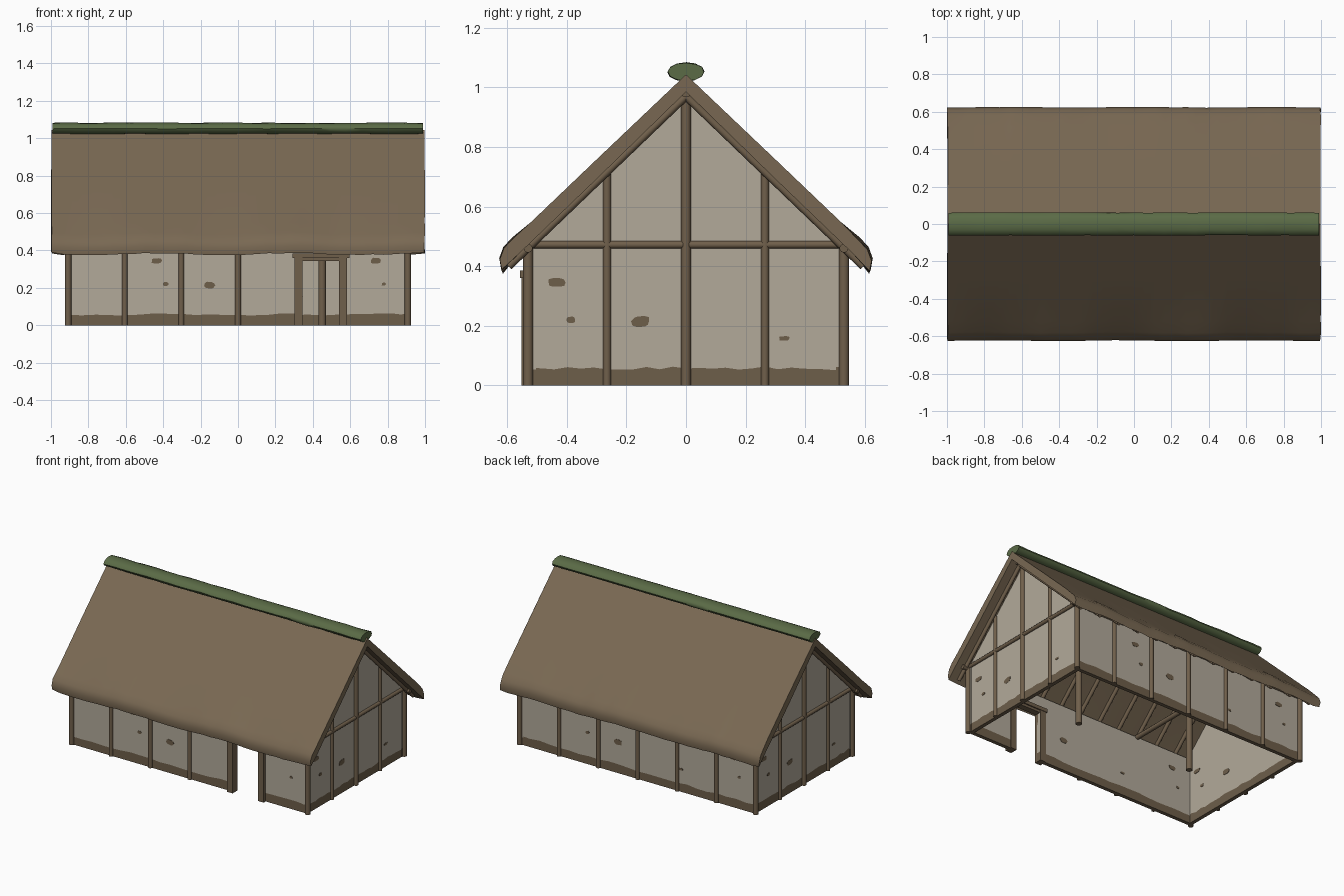
import bpy, bmesh, math, random
from mathutils import Vector

random.seed(4)
cube = bpy.data.objects.get("Cube")
if cube:
    bpy.data.objects.remove(cube, do_unlink=True)


def material(name, srgb):
    col = [((c + 0.055) / 1.055) ** 2.4 for c in srgb] + [1]
    m = bpy.data.materials.new(name)
    m.use_nodes = True
    m.diffuse_color = col
    m.node_tree.nodes["Principled BSDF"].inputs["Base Color"].default_value = col
    return m


THATCH = material("thatch brown", (0.475, 0.41, 0.325))
WOOD = material("timber brown", (0.44, 0.375, 0.295))
PLASTER = material("pale plaster", (0.70, 0.665, 0.605))
MUD = material("exposed mud", (0.43, 0.37, 0.29))
TURF = material("turf green", (0.355, 0.42, 0.275))


def finish(name, bm, mats, smooth=None):
    bmesh.ops.recalc_face_normals(bm, faces=bm.faces)
    me = bpy.data.meshes.new(name)
    bm.to_mesh(me)
    bm.free()
    for m in mats:
        me.materials.append(m)
    ob = bpy.data.objects.new(name, me)
    bpy.context.collection.objects.link(ob)
    if smooth:
        bpy.ops.object.select_all(action="DESELECT")
        ob.select_set(True)
        bpy.context.view_layer.objects.active = ob
        bpy.ops.object.shade_smooth_by_angle(angle=math.radians(smooth))
    return ob


def beam(name, a, b, r):
    """Round timber between two points."""
    a, b = Vector(a), Vector(b)
    bm = bmesh.new()
    bmesh.ops.create_cone(bm, cap_ends=True, segments=10, radius1=r, radius2=r, depth=(b - a).length)
    ob = finish(name, bm, [WOOD], 40)
    ob.location = (a + b) / 2
    ob.rotation_euler = (b - a).to_track_quat("Z", "Y").to_euler()


def box(name, lo, hi):
    bm = bmesh.new()
    bmesh.ops.create_cube(bm, size=1)
    for v in bm.verts:
        v.co = [l + (c + 0.5) * (h - l) for l, h, c in zip(lo, hi, v.co)]
    finish(name, bm, [WOOD])


def sweep(name, loops, mat, smooth):
    """Closed skin through a row of equal loops, capped at both ends."""
    bm = bmesh.new()
    rings = [[bm.verts.new(p) for p in loop] for loop in loops]
    n = len(rings[0])
    for r, s in zip(rings, rings[1:]):
        for i in range(n):
            bm.faces.new((r[i], r[(i + 1) % n], s[(i + 1) % n], s[i]))
    bm.faces.new(rings[0])
    bm.faces.new(rings[-1])
    return finish(name, bm, [mat], smooth)


HX, HY, THICK, PLATE_Z = 0.908, 0.53, 0.026, 0.46
DOOR = (0.345, 0.54, 0.36)
PATCHES = [(-0.435, 0.345, 0.028, 0.014), (-0.387, 0.22, 0.015, 0.01),
           (-0.152, 0.215, 0.029, 0.018), (0.33, 0.157, 0.018, 0.008),
           (0.735, 0.345, 0.026, 0.015), (0.78, 0.22, 0.012, 0.008)]


def wall(name, half, dist, angle, top, door=False):
    """Plaster wall with a muddy foot; u runs to the right seen from outside."""
    c, s = math.cos(angle), math.sin(angle)

    def place(u, d, z):
        return Vector((c * u + s * d, s * u - c * d, z))

    us = {round(-half + 2 * half * i / 24, 4) for i in range(25)}
    if door:
        us = {u for u in us if min(abs(u - e) for e in DOOR[:2]) > 0.03} | set(DOOR[:2])
    us = sorted(us)
    bm = bmesh.new()
    cols = [[bm.verts.new(place(u, dist, z))
             for z in (0, 0.058 + random.uniform(-0.006, 0.006), DOOR[2], top(u))] for u in us]
    for i, (p, q) in enumerate(zip(cols, cols[1:])):
        mid = (us[i] + us[i + 1]) / 2
        for k in range(3):
            if door and k < 2 and DOOR[0] < mid < DOOR[1]:
                continue
            f = bm.faces.new((p[k], q[k], q[k + 1], p[k + 1]))
            f.material_index = 1 if k == 0 else 0
    ob = finish(name, bm, [PLASTER, MUD])
    mod = ob.modifiers.new("thickness", "SOLIDIFY")
    mod.thickness = THICK
    mod.offset = -1 if ob.data.polygons[0].normal.dot(place(0, 1, 0)) > 0 else 1

    # Worn patches, mirrored on the inner face
    bm = bmesh.new()
    for u, z, w, h in PATCHES:
        if abs(u) > half:
            continue
        for d, sign in ((dist, 1), (dist - THICK, -1)):
            if door and DOOR[0] - 0.04 < u * sign < DOOR[1] + 0.04:
                continue
            ring = []
            for i in range(10):
                a, k = math.tau * i / 10, random.uniform(0.88, 1.12)
                x, y = math.cos(a), math.sin(a)
                ring.append((u * sign + w * k * math.copysign(abs(x) ** 0.7, x),
                             z + h * k * math.copysign(abs(y) ** 0.7, y)))
            outer = [bm.verts.new(place(x, d + 0.002 * sign, y)) for x, y in ring]
            inner = [bm.verts.new(place(x, d - 0.001 * sign, y)) for x, y in ring]
            bm.faces.new(outer)
            for i in range(10):
                j = (i + 1) % 10
                bm.faces.new((outer[i], outer[j], inner[j], inner[i]))
            bm.faces.new(inner[::-1])
    finish(name + "_patches", bm, [MUD])


def gable_top(u):
    return 0.975 - 0.96 * abs(u)


# Walls
wall("front_wall", HX, HY, 0, lambda u: PLATE_Z, door=True)
wall("back_wall", HX, HY, math.pi, lambda u: PLATE_Z)
wall("left_gable", HY, HX - 0.003, math.pi / 2, gable_top)
wall("right_gable", HY, HX - 0.003, -math.pi / 2, gable_top)

# Long wall posts and plates
for side, y in (("front", -HY), ("back", HY)):
    for i in range(7):
        if side == "front" and i == 4:
            continue
        x = -HX + 2 * HX * i / 6
        if side == "front" and i == 5:
            continue
        beam(side + "_post", (x, y, 0), (x, y, PLATE_Z), 0.0175 if i in (0, 6) else 0.0155)
    beam(side + "_wall_plate", (-0.955, y, PLATE_Z), (0.955, y, PLATE_Z), 0.015)

# Gable framing
for side, x in (("left", HX), ("right", -HX)):
    for y in (-HY / 2, 0, HY / 2):
        beam(side + "_gable_post", (x, y, 0), (x, y, gable_top(y)), 0.014 if y else 0.0165)
    beam(side + "_gable_rail", (x, -HY, 0.472), (x, HY, 0.472), 0.013)

# Doorway
for x in DOOR[0] - 0.022, DOOR[1] + 0.022:
    box("door_jamb", (x - 0.022, -0.552, 0), (x + 0.022, -0.498, 0.36))
box("door_head", (DOOR[0], -0.545, 0.343), (DOOR[1], -0.503, 0.36))
box("door_lintel", (0.292, -0.557, 0.36), (0.595, -0.495, 0.385))

# Inner frame
beam("ridge_beam", (-0.955, 0, 0.985), (0.955, 0, 0.985), 0.018)
for x in (-0.45, 0.45):
    beam("inner_post", (x, 0, 0), (x, 0, 0.98), 0.021)
    beam("tie_beam", (x, -HY, PLATE_Z), (x, HY, PLATE_Z), 0.016)

# Rafters
for i in range(13):
    x = -0.93 + 1.86 * i / 12
    for s in (-1, 1):
        beam("rafter", (x, 0, 0.97), (x, s * 0.595, 0.399), 0.013)

# Thatched roof
half = [(0.3, 0.758), (0.52, 0.548), (0.58, 0.49), (0.61, 0.458), (0.624, 0.42),
        (0.617, 0.381), (0.56, 0.442), (0.3, 0.692)]
loops = []
STEPS = 36
for i in range(STEPS + 1):
    x = -0.997 + 1.994 * i / STEPS
    end = i in (0, STEPS)
    loop = [(x, 0, 1.043)]
    for s in (1, -1):
        wave = 0.004 * math.sin(x * 9 + s) + random.uniform(-0.003, 0.003)
        pts = []
        for k, (y, z) in enumerate(half):
            w = wave if 2 <= k <= 5 else 0
            jitter = random.uniform(-0.003, 0.003) if end else 0
            lift = 0.006 if end and k == 5 else 0
            pts.append((x + jitter, s * (y + w * 0.4), z + w + lift))
        loop += pts + [(x, 0, 0.985)] if s == 1 else pts[::-1]
    loops.append(loop)
sweep("thatched_roof", loops, THATCH, 45)

# Turf ridge cap
loops = []
for i in range(25):
    x = -0.992 + 1.98 * i / 24
    loop = []
    for k in range(12):
        a = math.tau * k / 12
        w = random.uniform(-0.0015, 0.0015)
        loop.append((x, 0.061 * math.cos(a) + w, 1.052 + 0.031 * math.sin(a) + w))
    loops.append(loop)
sweep("turf_ridge", loops, TURF, 50)
